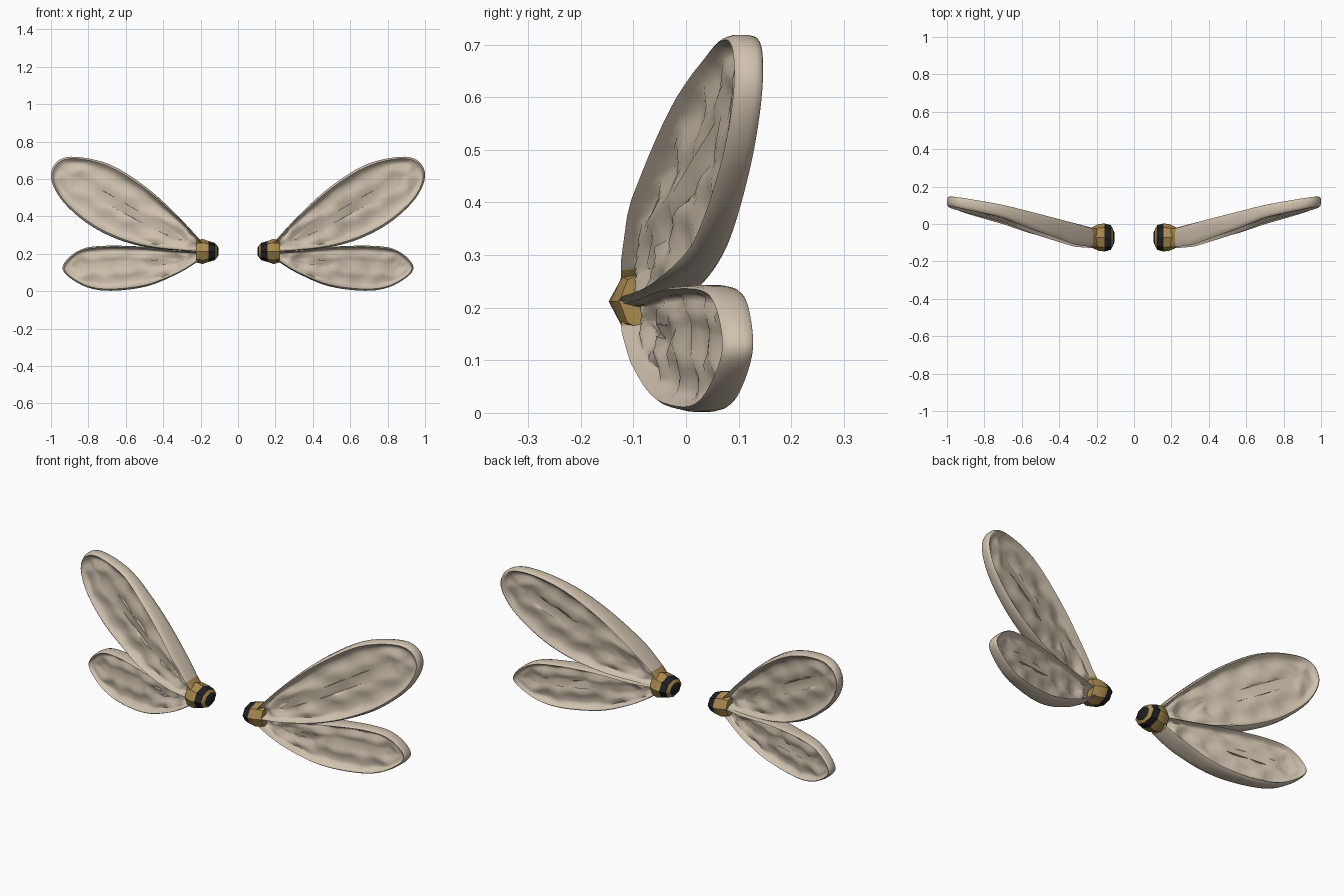
import bpy, bmesh, math, random
from mathutils import Vector

if "Cube" in bpy.data.objects:
    bpy.data.objects.remove(bpy.data.objects["Cube"], do_unlink=True)


def material(name, rgb):
    m = bpy.data.materials.new(name)
    m.use_nodes = True
    m.diffuse_color = (*rgb, 1)
    bsdf = m.node_tree.nodes["Principled BSDF"]
    bsdf.inputs["Base Color"].default_value = (*rgb, 1)
    bsdf.inputs["Roughness"].default_value = 0.8
    return m


BEIGE = material("wing beige", (0.62, 0.53, 0.42))
TAN = material("root tan", (0.40, 0.26, 0.08))
BLACK = material("stripe black", (0.015, 0.015, 0.018))

# Wing sweeps: x, middle y, half thickness
UPPER_SWEEP = [(0.1, -0.075, 0.045), (0.22, -0.078, 0.05), (0.32, -0.06, 0.057),
               (0.56, 0.01, 0.045), (0.7, 0.056, 0.034), (1.0, 0.123, 0.027)]
LOWER_SWEEP = [(0.1, -0.075, 0.045), (0.22, -0.073, 0.05), (0.33, -0.048, 0.053),
               (0.56, 0.004, 0.045), (0.7, 0.043, 0.036), (0.94, 0.1, 0.029)]


def sweep_at(sweep, x):
    x = min(max(x, sweep[0][0]), sweep[-1][0])
    for a, b in zip(sweep, sweep[1:]):
        if x <= b[0]:
            t = (x - a[0]) / (b[0] - a[0])
            return a[1] + t * (b[1] - a[1]), a[2] + t * (b[2] - a[2])


def smooth_loop(points, steps=5):
    """Closed Catmull-Rom loop through the points."""
    p = [Vector(q) for q in points]
    n = len(p)
    out = []
    for i in range(n):
        a, b, c, d = (p[(i + k) % n] for k in (-1, 0, 1, 2))
        for s in range(steps):
            t = s / steps
            out.append(0.5 * (2 * b + (c - a) * t + (2 * a - 5 * b + 4 * c - d) * t ** 2
                              + (3 * b - a - 3 * c + d) * t ** 3))
    return out


def finish(bm, name, mats, side, angle):
    bmesh.ops.scale(bm, vec=(side, 1, 1), verts=bm.verts)
    bmesh.ops.recalc_face_normals(bm, faces=bm.faces)
    mesh = bpy.data.meshes.new(name)
    bm.to_mesh(mesh)
    bm.free()
    for m in mats:
        mesh.materials.append(m)
    ob = bpy.data.objects.new(name, mesh)
    bpy.context.collection.objects.link(ob)
    bpy.ops.object.select_all(action="DESELECT")
    ob.select_set(True)
    bpy.context.view_layer.objects.active = ob
    bpy.ops.object.shade_smooth_by_angle(angle=math.radians(angle))
    return ob


def bridge(bm, a, b):
    n = len(a)
    return [bm.faces.new((a[i], a[(i + 1) % n], b[(i + 1) % n], b[i])) for i in range(n)]


# Rounded rim: ring scale and share of the half thickness
RIM = {1: 0.42, 0.97: 0.85, 0.93: 1.0, 0.86: 0.65}
RINGS = list(RIM) + [0.78 - 0.09 * k for k in range(8)]


def wing(name, outline, sweep, start, end, spacing, tilt, side):
    rng = random.Random(4)
    start, end = Vector(start), Vector(end)
    axis = end - start
    along = axis.normalized()
    across = Vector((-along.y, along.x))
    # Staggered cell centres between the veins
    seeds = []
    for row in range(-2, 3):
        for k in range(-3, 9):
            u = (k + 0.5 * (row % 2) + rng.uniform(-0.2, 0.2)) * spacing * 1.5
            v = (row + rng.uniform(-0.18, 0.18)) * spacing
            seeds.append(start + along * u + across * v)

    loop = smooth_loop(outline)
    spine = [start + axis * min(1, max(0, (p - start).dot(axis) / axis.length_squared))
             for p in loop]
    bm = bmesh.new()
    edges = []
    for face_dir in (-1, 1):
        previous = None
        for r in RINGS:
            ring = []
            for p, s in zip(loop, spine):
                q = s.lerp(p, r)
                mid, half = sweep_at(sweep, q.x)
                mid += tilt * (q - start).dot(across)
                near = sorted((q - c).length for c in seeds)[:2]
                cell = 0.54 - 0.42 * min(1, (near[1] - near[0]) / (0.8 * spacing))
                ring.append(bm.verts.new((q.x, mid + face_dir * half * RIM.get(r, cell), q.y)))
            if previous:
                bridge(bm, previous, ring)
            else:
                edges.append(ring)
            previous = ring
        bmesh.ops.triangulate(bm, faces=[bm.faces.new(previous)])
    bridge(bm, edges[0], edges[1])
    # Tan root with a ragged border
    for f in bm.faces:
        f.material_index = int(f.calc_center_median().x < 0.217)
    return finish(bm, name, [BEIGE, TAN], side, 75)


UPPER = [(0.17, 0.225), (0.2, 0.27), (0.33, 0.41), (0.49, 0.555), (0.68, 0.675),
         (0.865, 0.718), (0.965, 0.695), (1.0, 0.61), (0.945, 0.49), (0.81, 0.365),
         (0.65, 0.28), (0.49, 0.235), (0.33, 0.218), (0.21, 0.21)]
LOWER = [(0.17, 0.2), (0.22, 0.212), (0.33, 0.217), (0.545, 0.24), (0.76, 0.24),
         (0.865, 0.21), (0.935, 0.14), (0.915, 0.085), (0.81, 0.022), (0.68, 0.002),
         (0.49, 0.025), (0.33, 0.09), (0.22, 0.155)]

# Striped root cap: x, half depth, half height
CAP = [(0.104, 0.024, 0.018), (0.113, 0.046, 0.034), (0.124, 0.066, 0.046),
       (0.158, 0.075, 0.056), (0.19, 0.071, 0.067), (0.225, 0.055, 0.058)]


def root_cap(name, side):
    bm = bmesh.new()
    rings = []
    for x, depth, height in CAP:
        rings.append([bm.verts.new((x, -0.072 + depth * math.cos(i * math.pi / 4),
                                    0.212 + height * math.sin(i * math.pi / 4)))
                      for i in range(8)])
    bm.faces.new(rings[0]).material_index = 1
    bm.faces.new(rings[-1])
    for k, (a, b) in enumerate(zip(rings, rings[1:])):
        for f in bridge(bm, a, b):
            f.material_index = int(k in (0, 2))
    return finish(bm, name, [TAN, BLACK], side, 30)


for side, label in ((1, "left"), (-1, "right")):
    wing(label + "_upper_wing", UPPER, UPPER_SWEEP, (0.32, 0.285), (0.86, 0.585),
         0.1, 0.08, side)
    wing(label + "_lower_wing", LOWER, LOWER_SWEEP, (0.33, 0.165), (0.82, 0.127),
         0.085, 0.06, side)
    root_cap(label + "_wing_root", side)
